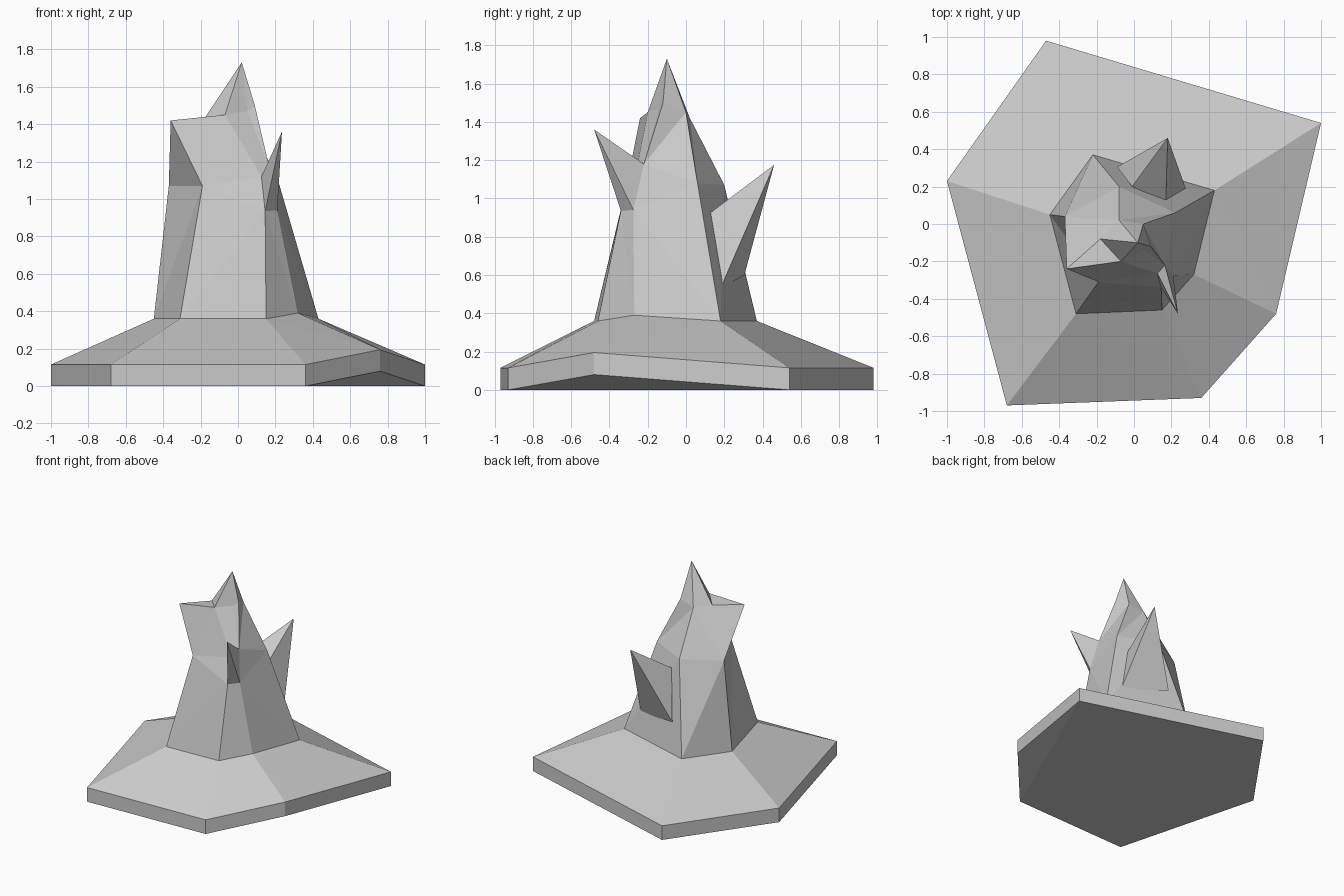
import bpy, bmesh

if "Cube" in bpy.data.objects:
    bpy.data.objects.remove(bpy.data.objects["Cube"])


def make(name, faces):
    """Flat-shaded object from polygons given as lists of points."""
    bm = bmesh.new()
    for pts in faces:
        bm.faces.new([bm.verts.new(p) for p in pts])
    bmesh.ops.remove_doubles(bm, verts=bm.verts, dist=0.0005)
    bmesh.ops.triangulate(bm, faces=[f for f in bm.faces if len(f.verts) > 3])
    bmesh.ops.recalc_face_normals(bm, faces=bm.faces)
    me = bpy.data.meshes.new(name)
    bm.to_mesh(me)
    bm.free()
    ob = bpy.data.objects.new(name, me)
    bpy.context.collection.objects.link(ob)
    return ob


def bridge(lo, hi, skip=()):
    n = len(lo)
    return [[lo[i], lo[(i + 1) % n], hi[(i + 1) % n], hi[i]]
            for i in range(n) if i not in skip]


def spike(base, tip):
    n = len(base)
    return [[base[i], base[(i + 1) % n], tip] for i in range(n)]


# Rings run: back, left, front left, front right, right, back right
outline = [(-.47, .98), (-1, .23), (-.68, -.97), (.36, -.93), (.76, -.48), (1, .54)]
lift = [0, 0, 0, 0, .08, 0]
bottom = [(x, y, h) for (x, y), h in zip(outline, lift)]
rim = [(x, y, h + .115) for x, y, h in bottom]
foot = [(-.22, .37, .36), (-.45, .05, .36), (-.31, -.48, .36),
        (.15, -.46, .36), (.32, -.27, .39), (.43, .18, .36)]
waist = [(-.08, .20, 1.07), (-.37, .04, 1.07), (-.19, -.31, 1.07),
         (.145, -.34, .935), (.21, -.275, .94), (.22, .06, 1.08)]
neck = [(-.08, .02, 1.42), (-.18, -.08, 1.43), (-.07, -.20, 1.45),
        (.05, -.14, 1.47), (.09, -.12, 1.50), (.05, 0, 1.45)]
apex = (.02, -.10, 1.73)

# Sloped base plinth, with one raised corner underneath
under = [[p for i, p in enumerate(bottom) if i != 4], bottom[3:6]]
make("base_plinth", bridge(bottom, rim) + bridge(rim, foot) + under)

# Main rock: faceted tower, with the horn and thorn openings left out
thorn_l, thorn_r = (.125, -.265, 1.12), (.165, -.22, 1.18)
tower = bridge(foot, waist) + bridge(waist, neck, skip=(1, 2, 3, 4))
tower += [[waist[2], waist[3], thorn_l], [waist[2], thorn_l, neck[3], neck[2]],
          [thorn_l, thorn_r, neck[4], neck[3]],
          [waist[4], waist[5], thorn_r], [thorn_r, waist[5], neck[5], neck[4]]]
tower += spike(neck, apex)

# Left horn and front right thorn grow out of the tower
tower += spike([waist[1], waist[2], neck[2], neck[1]], (-.36, -.24, 1.42))
tower += spike([waist[3], waist[4], thorn_r, thorn_l], (.235, -.48, 1.36))
make("rock_tower", tower)

# Large spike on the back face
make("back_spike", spike([(.28, .18, .53), (-.09, .305, .60),
                          (-.01, .20, .98), (.17, .12, .92)], (.18, .46, 1.175)))
